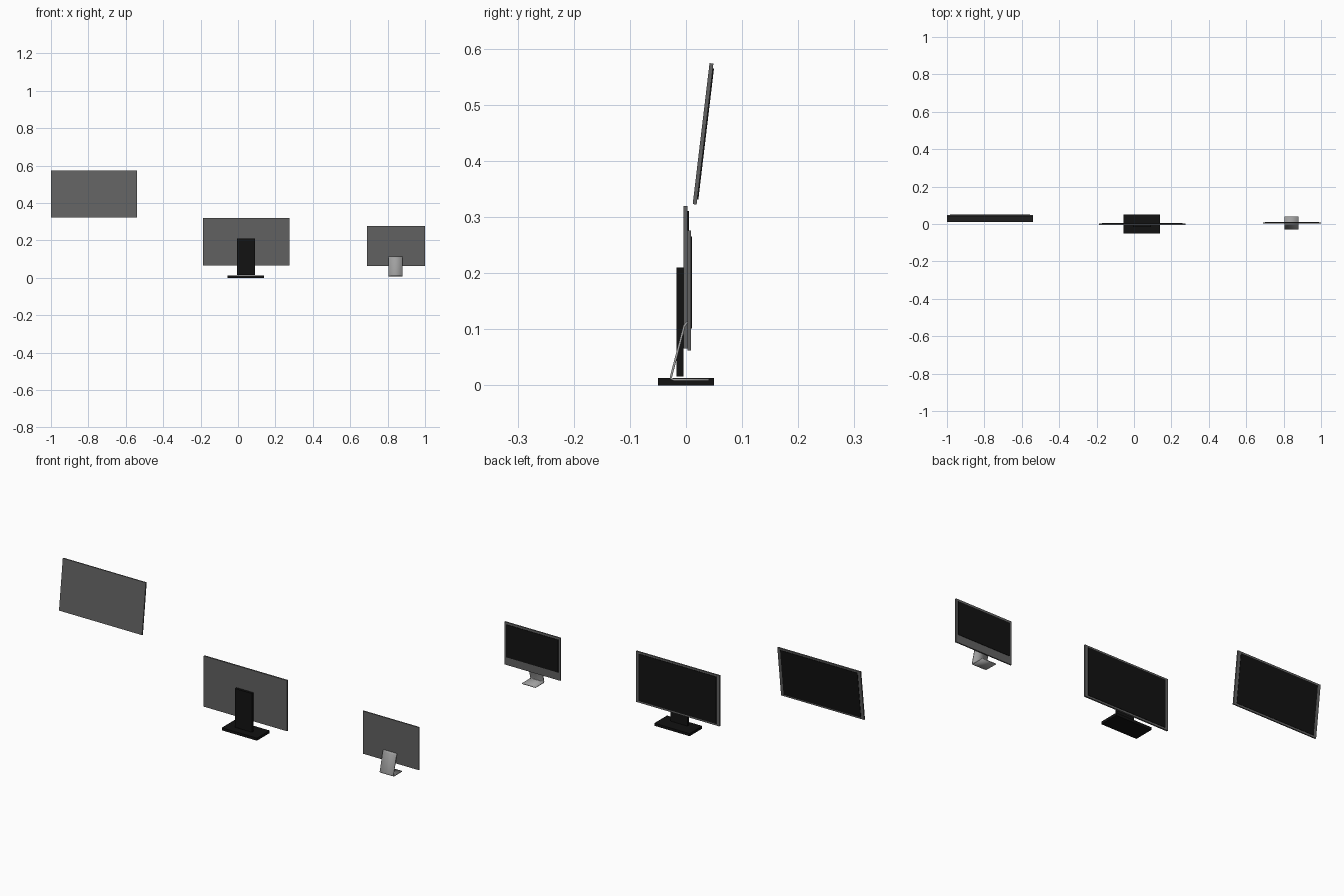
import bpy, bmesh, math
from mathutils import Matrix, Vector

if "Cube" in bpy.data.objects:
    bpy.data.objects.remove(bpy.data.objects["Cube"])


def material(name, v):
    m = bpy.data.materials.new(name)
    m.diffuse_color = (v, v, v, 1)
    m.use_nodes = True
    m.node_tree.nodes["Principled BSDF"].inputs["Base Color"].default_value = m.diffuse_color
    return m


BLACK = material("black", 0.006)
DARK = material("dark_grey", 0.12)
SILVER = material("silver", 0.35)


def add_object(name, bm, mat):
    bmesh.ops.recalc_face_normals(bm, faces=bm.faces[:])
    me = bpy.data.meshes.new(name)
    bm.to_mesh(me)
    bm.free()
    me.materials.append(mat)
    ob = bpy.data.objects.new(name, me)
    bpy.context.collection.objects.link(ob)
    return ob


def box(name, x, y, z, mat, tilt=0.0, pivot=(0, 0, 0)):
    """Box from (min, max) ranges, optionally tilted about x at a pivot."""
    bm = bmesh.new()
    bmesh.ops.create_cube(bm, size=1)
    for v in bm.verts:
        v.co = Vector([(r[0] + r[1]) / 2 + c * (r[1] - r[0])
                       for r, c in zip((x, y, z), v.co)])
    p = Vector(pivot)
    bmesh.ops.rotate(bm, verts=bm.verts, cent=p, matrix=Matrix.Rotation(tilt, 3, 'X'))
    return add_object(name, bm, mat)


def display(name, x, y, z, side, bottom, top, tilt=0.0):
    """Thin casing with a slightly raised black screen on its +y side."""
    pivot = (0, y[0], z[0])
    box(name + "_casing", x, y, z, DARK, tilt, pivot)
    box(name + "_screen", (x[0] + side, x[1] - side), (y[1] - 0.001, y[1] + 0.002),
        (z[0] + bottom, z[1] - top), BLACK, tilt, pivot)


# wall-hung display, leaning forward
display("wall_display", (-1.0, -0.54), (0.012, 0.019), (0.323, 0.576),
        0.016, 0.009, 0.009, -math.radians(6.8))

# desk monitor on a slab stand
display("desk_monitor", (-0.187, 0.275), (-0.0045, 0.003), (0.066, 0.32),
        0.016, 0.009, 0.009)
box("desk_monitor_neck", (-0.005, 0.09), (-0.017, -0.0045), (0.016, 0.21), BLACK)
box("desk_monitor_base", (-0.055, 0.14), (-0.05, 0.05), (0.0, 0.013), BLACK)

# small monitor with a deep lower chin
display("small_monitor", (0.69, 1.0), (0.003, 0.009), (0.062, 0.276),
        0.011, 0.039, 0.011)

# bent sheet-metal foot: flat plate folding up into a leaning neck
path = [(0.041, 0.010), (-0.022, 0.010), (-0.0265, 0.012), (-0.0265, 0.016),
        (-0.003, 0.106), (0.003, 0.113)]
bm = bmesh.new()
rows = [[bm.verts.new((x, y, z)) for x in (0.805, 0.88)] for y, z in path]
for a, b in zip(rows, rows[1:]):
    bm.faces.new((a[0], a[1], b[1], b[0]))
foot = add_object("small_monitor_foot", bm, SILVER)
mod = foot.modifiers.new("thickness", 'SOLIDIFY')
mod.thickness = 0.004
mod.offset = 0
bpy.context.view_layer.objects.active = foot
foot.select_set(True)
bpy.ops.object.shade_smooth_by_angle(angle=math.radians(50))
